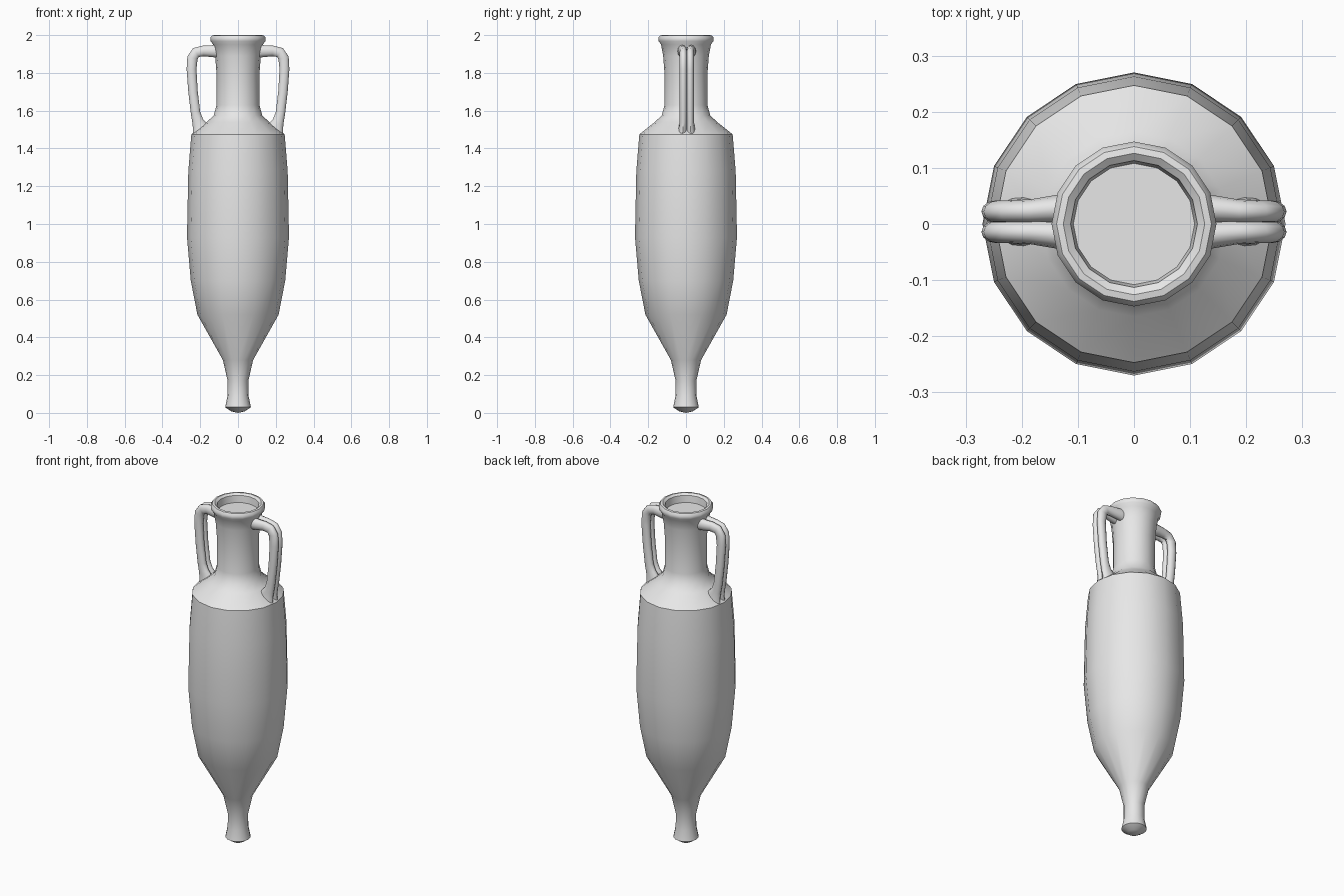
import bpy, bmesh, math
from mathutils import Vector

cube = bpy.data.objects.get("Cube")
if cube:
    bpy.data.objects.remove(cube, do_unlink=True)

clay = bpy.data.materials.new("grey_clay")
clay.use_nodes = True
clay.diffuse_color = (0.8, 0.8, 0.8, 1)
clay.node_tree.nodes["Principled BSDF"].inputs["Base Color"].default_value = (0.8, 0.8, 0.8, 1)


def finish(bm, name):
    """Turn a bmesh into a smooth-shaded clay object."""
    bmesh.ops.remove_doubles(bm, verts=bm.verts, dist=0.0005)
    bmesh.ops.recalc_face_normals(bm, faces=bm.faces)
    mesh = bpy.data.meshes.new(name)
    bm.to_mesh(mesh)
    bm.free()
    obj = bpy.data.objects.new(name, mesh)
    bpy.context.collection.objects.link(obj)
    mesh.materials.append(clay)
    bpy.ops.object.select_all(action='DESELECT')
    obj.select_set(True)
    bpy.context.view_layer.objects.active = obj
    bpy.ops.object.shade_smooth_by_angle(angle=math.radians(42))
    return obj


def lathe(profile, name, sides=16):
    """Spin a radius/height profile around z."""
    bm = bmesh.new()
    verts = [bm.verts.new((r, 0, z)) for r, z in profile]
    edges = [bm.edges.new(pair) for pair in zip(verts, verts[1:])]
    bmesh.ops.spin(bm, geom=verts + edges, cent=(0, 0, 0), axis=(0, 0, 1),
                   angle=math.tau, steps=sides, use_duplicate=False)
    return finish(bm, name)


def sweep(path, y_side, name, sides=12):
    """Sweep an oval along (x, z, thickness, width) points in the xz plane."""
    bm = bmesh.new()
    pts = [Vector((x, 0, z)) for x, z, _, _ in path]
    rings = []
    for i, (x, z, thick, width) in enumerate(path):
        tangent = (pts[min(i + 1, len(pts) - 1)] - pts[max(i - 1, 0)]).normalized()
        normal = tangent.cross(Vector((0, 1, 0)))
        ring = []
        for k in range(sides):
            a = math.tau * k / sides
            across = Vector((0, 0.004 + width * (0.9 * y_side + math.cos(a)), 0))
            ring.append(bm.verts.new(pts[i] + normal * thick * math.sin(a) + across))
        rings.append(ring)
    for a, b in zip(rings, rings[1:]):
        for k in range(sides):
            n = (k + 1) % sides
            bm.faces.new((a[k], a[n], b[n], b[k]))
    bm.faces.new(rings[0])
    bm.faces.new(rings[-1])
    return finish(bm, name)


# Jar body: foot, belly, shoulder, neck, lip and the shallow stopper floor
lathe([
    (0, 0), (0.035, 0.008), (0.068, 0.03), (0.056, 0.09), (0.055, 0.17),
    (0.08, 0.28), (0.215, 0.52), (0.25, 0.7), (0.27, 0.93), (0.263, 1.28),
    (0.247, 1.475), (0.165, 1.54), (0.128, 1.575), (0.114, 1.63),
    (0.114, 1.8), (0.121, 1.89), (0.132, 1.95), (0.145, 1.968),
    (0.147, 1.985), (0.138, 1.998), (0.126, 2.0), (0.113, 1.99),
    (0.108, 1.95), (0, 1.95)], "jar_body")

# Twin-tube handles, mirrored to both sides
handle_path = [
    (0.10, 1.915, 0.036, 0.026), (0.14, 1.915, 0.031, 0.025),
    (0.185, 1.916, 0.028, 0.021), (0.222, 1.908, 0.028, 0.020),
    (0.241, 1.88, 0.028, 0.020), (0.246, 1.82, 0.026, 0.020),
    (0.238, 1.70, 0.025, 0.020), (0.225, 1.59, 0.025, 0.020),
    (0.213, 1.545, 0.030, 0.020), (0.198, 1.515, 0.042, 0.022),
    (0.19, 1.47, 0.050, 0.026)]
for y_side, label in ((-1, "front"), (1, "back")):
    tube = sweep(handle_path, y_side, f"handle_tubes_{label}")
    mirror = tube.modifiers.new("both_sides", 'MIRROR')
    mirror.use_axis = (True, False, False)
